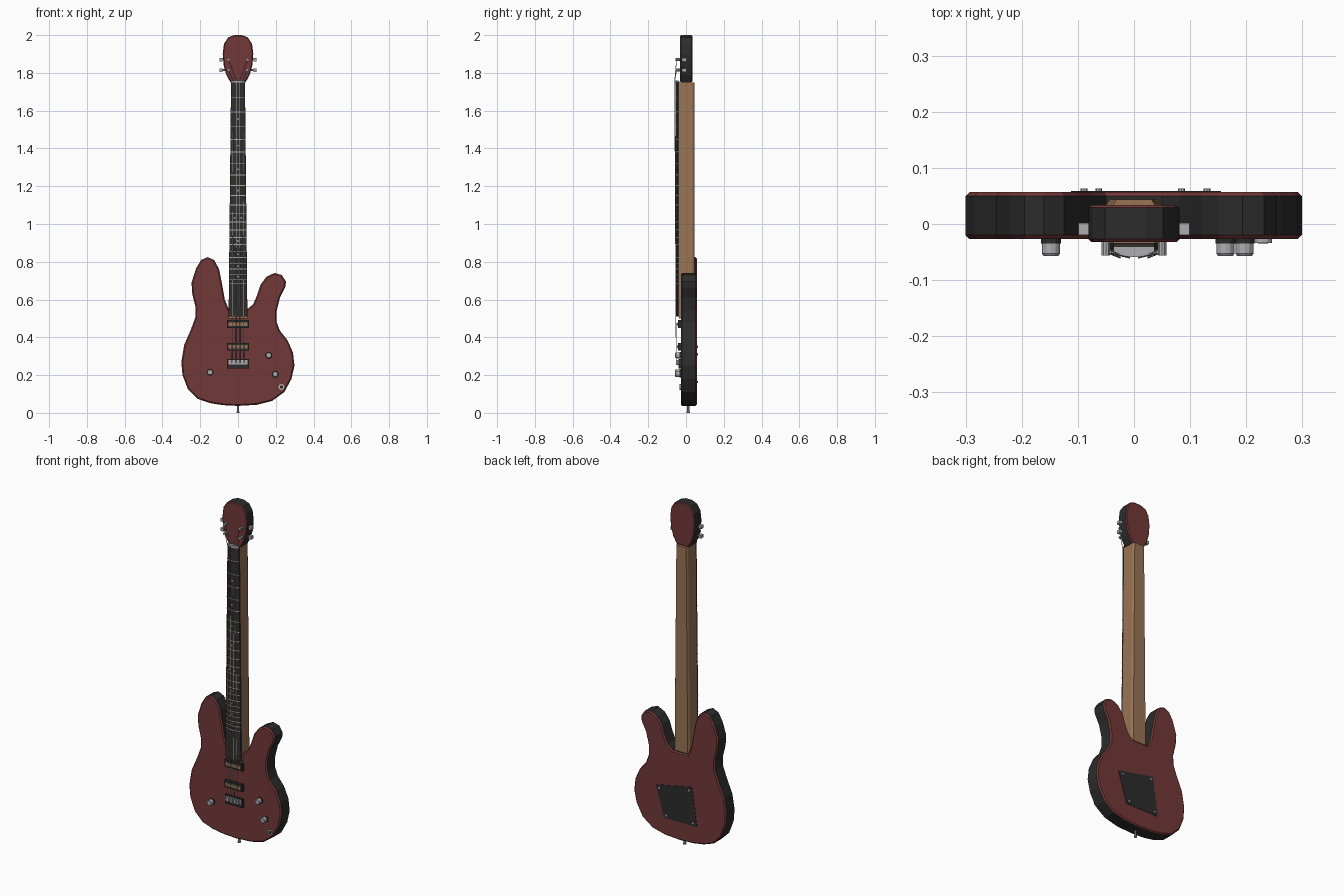
import bpy, bmesh, math
from mathutils import Vector, Matrix

cube = bpy.data.objects.get("Cube")
if cube:
    bpy.data.objects.remove(cube, do_unlink=True)


def material(name, r, g, b):
    m = bpy.data.materials.new(name)
    m.use_nodes = True
    m.diffuse_color = (r, g, b, 1)
    m.node_tree.nodes["Principled BSDF"].inputs["Base Color"].default_value = (r, g, b, 1)
    return m


RED = material("dark red paint", .17, .04, .04)
BLACK = material("black paint", .025, .025, .025)
WOOD = material("neck wood", .32, .175, .09)
BOARD = material("dark fingerboard", .03, .028, .024)
METAL = material("grey metal", .42, .42, .44)


def finish(name, bm, *mats):
    bmesh.ops.recalc_face_normals(bm, faces=bm.faces)
    mesh = bpy.data.meshes.new(name)
    bm.to_mesh(mesh)
    bm.free()
    for m in mats:
        mesh.materials.append(m)
    obj = bpy.data.objects.new(name, mesh)
    bpy.context.collection.objects.link(obj)
    return obj


def slab(name, outline, front, back, chamfer, *mats):
    """Front outline (x, z) given thickness along y, with chamfered rims."""
    bm = bmesh.new()
    face = bm.faces.new([bm.verts.new((x, front, z)) for x, z in outline])
    rim = list(face.edges)
    out = bmesh.ops.extrude_face_region(bm, geom=[face], use_keep_orig=True)["geom"]
    bmesh.ops.translate(bm, vec=(0, back - front, 0),
                        verts=[v for v in out if isinstance(v, bmesh.types.BMVert)])
    rim += [e for e in out if isinstance(e, bmesh.types.BMEdge)]
    if chamfer:
        bmesh.ops.recalc_face_normals(bm, faces=bm.faces)
        bmesh.ops.bevel(bm, geom=rim, offset=chamfer, segments=1, affect='EDGES')
    bm.normal_update()
    if len(mats) > 1:  # second colour on the side walls
        for f in bm.faces:
            f.material_index = int(abs(f.normal.y) < .3)
    return finish(name, bm, *mats)


def loft(name, low, high, z0, z1, mat):
    """Tapered bar between two (x, y) sections."""
    bm = bmesh.new()
    a = [bm.verts.new((x, y, z0)) for x, y in low]
    b = [bm.verts.new((x, y, z1)) for x, y in high]
    bm.faces.new(a)
    bm.faces.new(b)
    for i in range(len(a)):
        j = (i + 1) % len(a)
        bm.faces.new((a[i], a[j], b[j], b[i]))
    return finish(name, bm, mat)


def box(name, x, y, z, w, d, h, mat):
    bm = bmesh.new()
    bmesh.ops.create_cube(bm, size=1, matrix=Matrix.Translation((x, y, z)) @ Matrix.Diagonal((w, d, h, 1)))
    return finish(name, bm, mat)


def rod(name, start, end, r, mat, sides=12, r2=None):
    a, b = Vector(start), Vector(end)
    bm = bmesh.new()
    turn = (b - a).to_track_quat('Z', 'Y').to_matrix().to_4x4()
    bmesh.ops.create_cone(bm, cap_ends=True, segments=sides, radius1=r, radius2=r2 or r,
                          depth=(b - a).length, matrix=Matrix.Translation((a + b) / 2) @ turn)
    return finish(name, bm, mat)


# Body with two horns and a neck notch
FRONT, BACK = -.027, .057
body = [(0, .037), (.1, .043), (.18, .063), (.245, .11), (.283, .18), (.299, .25), (.291, .32),
        (.262, .385), (.222, .435), (.205, .48), (.205, .54), (.222, .61), (.25, .665), (.254, .695),
        (.232, .73), (.193, .741), (.15, .72), (.12, .68), (.1, .62), (.08, .575), (.05, .55),
        (-.05, .55), (-.07, .6), (-.084, .68), (-.1, .76), (-.125, .808), (-.16, .825), (-.195, .81),
        (-.222, .765), (-.246, .69), (-.242, .63), (-.225, .56), (-.226, .505), (-.25, .44),
        (-.285, .36), (-.3, .27), (-.294, .2), (-.265, .125), (-.215, .075), (-.15, .052), (-.08, .041)]
slab("body", body, FRONT, BACK, .007, RED, BLACK)

# Headstock
half = [(.04, 1.75), (.062, 1.79), (.076, 1.84), (.081, 1.9), (.074, 1.955), (.052, 1.988), (.02, 2)]
slab("headstock", half + [(-x, z) for x, z in reversed(half)], -.032, .034, .005, RED, BLACK)


# Neck, fingerboard and frets share a taper
def half_width(z):
    return .05 - .013 * (z - .5) / 1.25


def neck_section(w):
    return [(-w, -.036), (w, -.036), (w, .034), (w * .85, .044), (-w * .85, .044), (-w, .034)]


def board_section(w, lift=0, base=-.034):
    arc = [(w * t, -.055 - lift + .01 * t * t) for t in (1, .6, .2, -.2, -.6, -1)]
    return [(-w, base), (w, base)] + arc


loft("neck", neck_section(half_width(.5)), neck_section(half_width(1.75)), .5, 1.75, WOOD)
loft("fingerboard", board_section(half_width(.51)), board_section(half_width(1.755)), .51, 1.755, BOARD)
SADDLE, NUT = .265, 1.755
frets = [SADDLE + (NUT - SADDLE) * 2 ** (-n / 12) for n in range(23)]
for n, z in enumerate(frets):
    s = board_section(half_width(z), .004 if n == 0 else .002, -.04)
    t = .006 if n == 0 else .002
    loft("nut" if n == 0 else f"fret_{n}", s, s, z - t, z + t, METAL)
for n in (3, 5, 7, 9, 12, 15, 17, 19, 21):
    z = (frets[n] + frets[n - 1]) / 2
    for x in ((-.017, .017) if n == 12 else (0,)):
        rod(f"inlay_{n}", (x, -.05, z), (x, -.056, z), .005, METAL, 8)

# Tuners on both edges of the headstock
for side, label in ((1, "left"), (-1, "right")):
    for z in (1.815, 1.87):
        rod(f"{label}_tuner_shaft", (side * .06, -.009, z), (side * .085, -.009, z), .005, METAL, 8)
        box(f"{label}_tuner_button", side * .09, -.009, z, .018, .022, .018, METAL)
        rod(f"{label}_tuner_post", (side * .05, -.03, z), (side * .05, -.056, z), .008, METAL, 10)

# Strings run from the bridge over the nut to the posts
for i in range(4):
    t = (i - 1.5) / 1.5
    side = math.copysign(1, t)
    post = (side * .05, -.05, 1.815 if abs(t) == 1 else 1.87)
    path = [(t * .032, -.052, SADDLE), (t * .025, -.06, NUT), post]
    for a, b in zip(path, path[1:]):
        rod(f"string_{i + 1}", a, b, .0016, METAL, 6)

# Pickups
for z in (.35, .47):
    box("pickup_frame", 0, -.033, z, .114, .02, .042, BLACK)
    box("pickup_cover", 0, -.04, z, .098, .01, .019, WOOD)
    for i in range(4):
        x = (i - 1.5) * .021
        rod("pickup_pole", (x, -.04, z), (x, -.047, z), .004, METAL, 8)

# Bridge with four saddles
box("bridge_base", 0, -.032, .26, .114, .016, .052, BLACK)
box("bridge_plate", 0, -.041, .268, .1, .008, .026, METAL)
for i in range(4):
    box("bridge_saddle", (i - 1.5) * .0215, -.046, .266, .016, .012, .024, METAL)

# Control knobs
for x, z in ((.163, .305), (.197, .205), (-.148, .215)):
    rod("knob_base", (x, FRONT + .003, z), (x, -.035, z), .018, BLACK)
    rod("knob", (x, -.035, z), (x, -.053, z), .016, METAL)
    rod("knob_top", (x, -.053, z), (x, -.057, z), .016, METAL, r2=.013)

# Output jack
rod("jack_ring", (.23, FRONT + .003, .137), (.23, -.034, .137), .016, METAL)
rod("jack_hole", (.23, -.03, .137), (.23, -.035, .137), .009, BLACK)

# Strap pin at the bottom
rod("strap_pin", (0, .012, .045), (0, .012, .008), .006, METAL, 10)
rod("strap_pin_head", (0, .012, .008), (0, .012, 0), .009, METAL, 10)

# Slanted rear cover with screws
cover = [(.155, .325), (-.08, .372), (-.112, .145), (.1, .145)]
slab("rear_cover", cover, BACK - .002, BACK + .002, 0, BLACK)
cx, cz = (sum(c) / 4 for c in zip(*cover))
for x, z in cover:
    x, z = cx + (x - cx) * .82, cz + (z - cz) * .82
    rod("cover_screw", (x, BACK, z), (x, BACK + .006, z), .006, METAL, 8)
